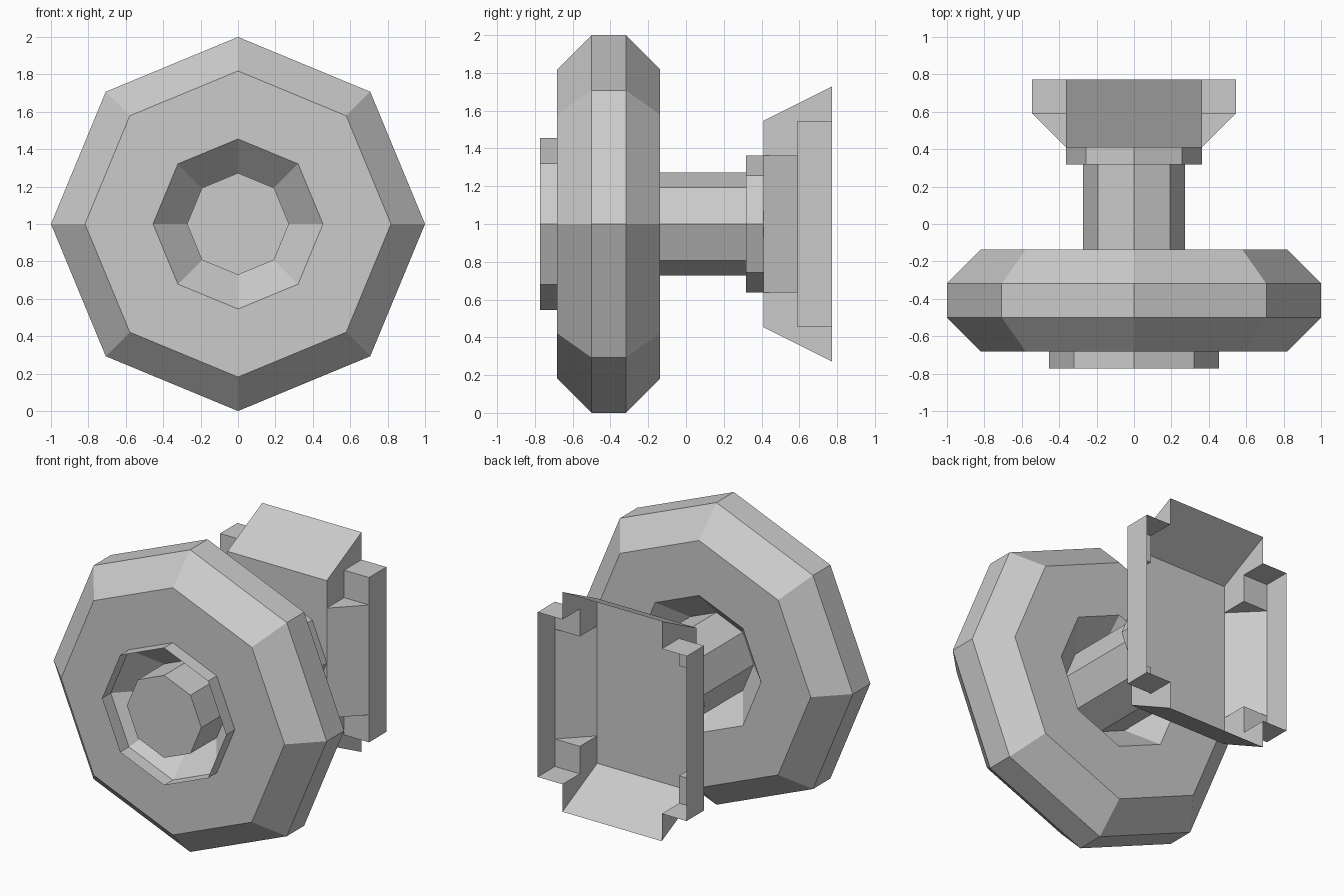
import bpy, bmesh, math

if "Cube" in bpy.data.objects:
    bpy.data.objects.remove(bpy.data.objects["Cube"])

U = 1 / 11      # modelling grid unit: the wheel radius is 11 units
SIDES = 8


def finish(name, bm):
    me = bpy.data.meshes.new(name)
    bm.to_mesh(me)
    bm.free()
    ob = bpy.data.objects.new(name, me)
    ob.location.z = 1
    bpy.context.collection.objects.link(ob)
    return ob


def lathe(name, profile, loop=False, cap_front=False):
    """Spin a (y, radius) profile into an eight-sided part around the y axis."""
    bm = bmesh.new()
    rings = []
    for y, r in profile:
        angles = [math.tau * i / SIDES for i in range(SIDES)]
        rings.append([bm.verts.new((r * U * math.cos(a), y * U, r * U * math.sin(a)))
                      for a in angles])
    pairs = list(zip(rings, rings[1:])) + ([(rings[-1], rings[0])] if loop else [])
    for a, b in pairs:
        for i in range(SIDES):
            j = (i + 1) % SIDES
            bm.faces.new((a[i], a[j], b[j], b[i]))
    if cap_front:
        bm.faces.new(rings[0][::-1])
    bmesh.ops.recalc_face_normals(bm, faces=bm.faces)
    return finish(name, bm)


# Wheel: chamfered ring, with a thin open collar around the front of its hole
lathe("wheel", [(-7.5, 5), (-7.5, 9), (-5.5, 11), (-3.5, 11),
                (-1.5, 9), (-1.5, 5), (-3.5, 3), (-5.5, 3)], loop=True)
lathe("wheel_collar", [(-8.5, 5), (-7.5, 5)])

# Axle and the hub that joins it to the bracket
lathe("axle", [(-8.5, 3), (3.5, 3)], cap_front=True)
lathe("hub", [(3.5, 4), (4.5, 4)], cap_front=True)

# Bracket: open-backed shell, one quarter modelled and mirrored
quarter = [
    [(0, 4.5, 0), (4, 4.5, 0), (4, 4.5, 4), (4, 4.5, 6), (0, 4.5, 6)],   # front plate
    [(0, 4.5, 6), (4, 4.5, 6), (4, 8.5, 8), (0, 8.5, 8)],                # sloped flap
    [(4, 4.5, 4), (4, 6.5, 4), (4, 6.5, 6), (4, 8.5, 6),
     (4, 8.5, 8), (4, 4.5, 6)],                                          # stepped cheek
    [(4, 4.5, 0), (6, 6.5, 0), (6, 6.5, 4), (4, 4.5, 4)],                # angled wing
    [(4, 4.5, 4), (6, 6.5, 4), (4, 6.5, 4)],                             # wing end
    [(4, 6.5, 4), (6, 6.5, 4), (6, 6.5, 6), (4, 6.5, 6)],                # rail front
    [(6, 6.5, 0), (6, 8.5, 0), (6, 8.5, 6), (6, 6.5, 6), (6, 6.5, 4)],   # rail side
    [(4, 6.5, 6), (6, 6.5, 6), (6, 8.5, 6), (4, 8.5, 6)],                # rail end
]
bm = bmesh.new()
for poly in quarter:
    bm.faces.new([bm.verts.new([c * U for c in p]) for p in poly])
bmesh.ops.remove_doubles(bm, verts=bm.verts, dist=1e-4)
bmesh.ops.recalc_face_normals(bm, faces=bm.faces)
bm.faces.ensure_lookup_table()
bm.normal_update()
if bm.faces[0].normal.y > 0:
    bmesh.ops.reverse_faces(bm, faces=bm.faces)
bracket = finish("mounting_bracket", bm)
mirror = bracket.modifiers.new("mirror", 'MIRROR')
mirror.use_axis = (True, False, True)
